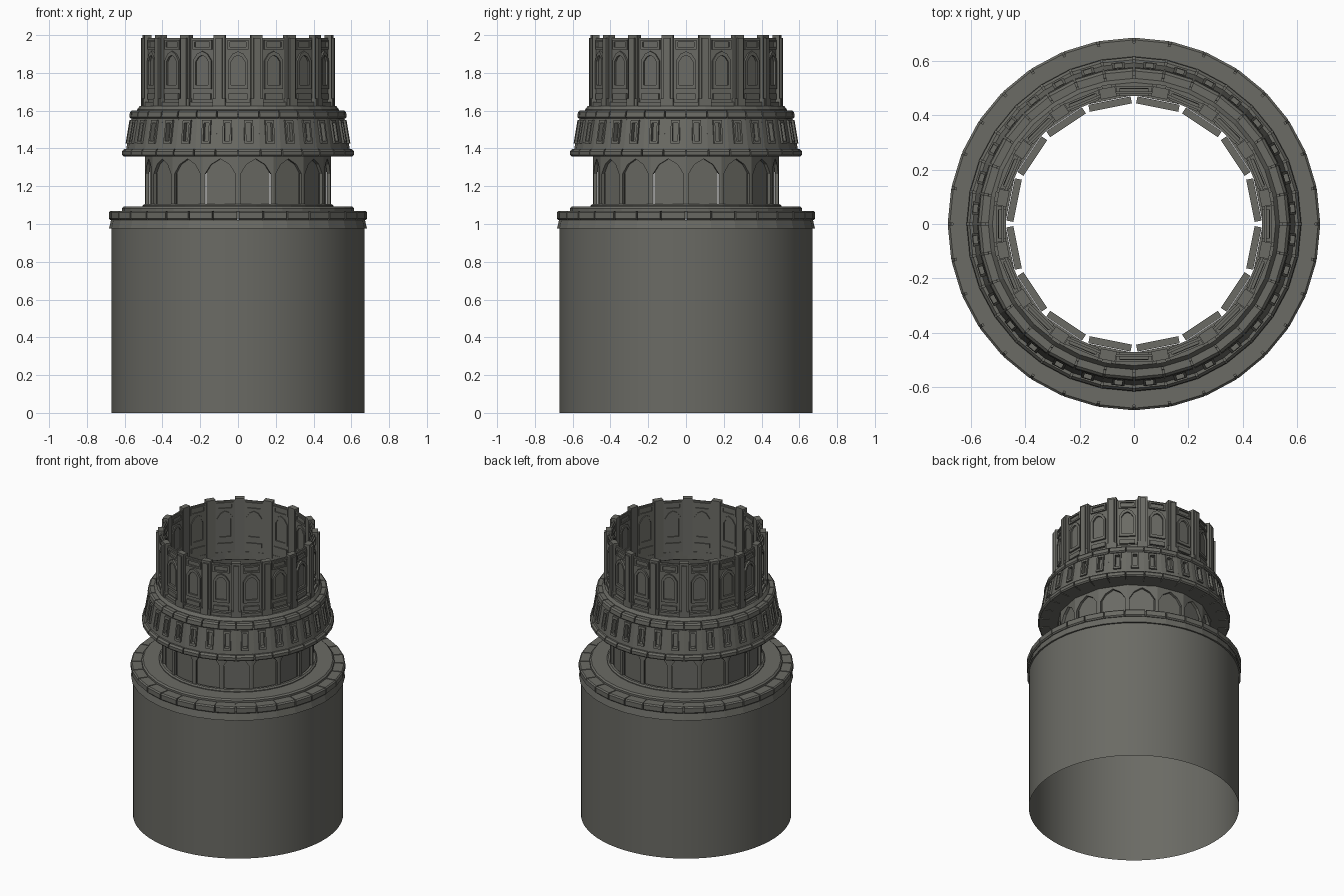
import bpy, bmesh, math

if "Cube" in bpy.data.objects:
    bpy.data.objects.remove(bpy.data.objects["Cube"])

stone = bpy.data.materials.new("dark_grey_stone")
stone.diffuse_color = (0.145, 0.145, 0.128, 1)
stone.use_nodes = True
stone.node_tree.nodes["Principled BSDF"].inputs["Base Color"].default_value = stone.diffuse_color
TAU = 2 * math.pi


def finish(name, bm, smooth=False):
    bmesh.ops.recalc_face_normals(bm, faces=bm.faces)
    me = bpy.data.meshes.new(name)
    bm.to_mesh(me)
    bm.free()
    me.materials.append(stone)
    ob = bpy.data.objects.new(name, me)
    bpy.context.collection.objects.link(ob)
    for p in me.polygons:
        p.use_smooth = smooth
    return ob


def place(a, r, u, z):
    return (r * math.cos(a) - u * math.sin(a), r * math.sin(a) + u * math.cos(a), z)


def prism(bm, pts, r0, r1, a, lean=0.0, z0=0.0):
    """Outline in (sideways, height), extruded outward from r0 to r1."""
    A, B = [[bm.verts.new(place(a, r + lean * (z - z0), u, z)) for u, z in pts] for r in (r0, r1)]
    bm.faces.new(A)
    bm.faces.new(B)
    for i in range(len(pts)):
        j = (i + 1) % len(pts)
        bm.faces.new((A[i], A[j], B[j], B[i]))


def frame(bm, outer, inner, r0, r1, a, lean=0.0, z0=0.0):
    """Plate with a hole; both outlines have the same point count."""
    def loop(pts, r):
        return [bm.verts.new(place(a, r + lean * (z - z0), u, z)) for u, z in pts]
    L = [loop(outer, r0), loop(outer, r1), loop(inner, r1), loop(inner, r0)]
    n = len(outer)
    for k in range(4):
        P, Q = L[k], L[(k + 1) % 4]
        for i in range(n):
            j = (i + 1) % n
            bm.faces.new((P[i], P[j], Q[j], Q[i]))


def rect(w, z0, z1):
    return [(-w, z0), (w, z0), (w, z1), (-w, z1)]


def arch(w, z0, spring, top):
    return [(-w, z0), (w, z0), (w, spring), (w * .55, spring + (top - spring) * .72),
            (0, top), (-w * .55, spring + (top - spring) * .72), (-w, spring)]


def lathe(name, prof, n, smooth=False, closed=True):
    bm = bmesh.new()
    rings = [[bm.verts.new(place(TAU * i / n, r, 0, z)) for r, z in prof] for i in range(n)]
    m = len(prof)
    for i in range(n):
        P, Q = rings[i], rings[(i + 1) % n]
        for k in range(m if closed else m - 1):
            l = (k + 1) % m
            bm.faces.new((P[k], Q[k], Q[l], P[l]))
    return finish(name, bm, smooth)


def blocks(name, prof, n, gap=0.006):
    """Ring of separate stones with narrow joints."""
    bm = bmesh.new()
    for i in range(n):
        a0, a1 = TAU * i / n + gap, TAU * (i + 1) / n - gap
        P, Q = [[bm.verts.new(place(a, r, 0, z)) for r, z in prof] for a in (a0, a1)]
        bm.faces.new(P)
        bm.faces.new(Q)
        for k in range(len(prof)):
            l = (k + 1) % len(prof)
            bm.faces.new((P[k], Q[k], Q[l], P[l]))
    return finish(name, bm)


# base: plain open cylinder, skirt, stone course and deck
lathe("base_cylinder", [(.67, 0), (.67, 1.0)], 96, smooth=True, closed=False)
lathe("base_skirt", [(.665, .975), (.683, .975), (.672, 1.022), (.655, 1.022)], 32)
blocks("base_stone_course", [(.61, 1.022), (.676, 1.022), (.684, 1.03), (.684, 1.062),
                             (.676, 1.07), (.61, 1.07)], 32)
lathe("deck", [(.478, 1.03), (.665, 1.03), (.665, 1.066), (.478, 1.066)], 32)
lathe("deck_step", [(.478, 1.06), (.615, 1.06), (.615, 1.083), (.605, 1.092), (.478, 1.092)], 32)
lathe("drum_footing", [(.478, 1.08), (.505, 1.08), (.505, 1.098), (.495, 1.105), (.478, 1.105)], 32)

# drum: back panels with gaps, arched arcade in front
panels, arcade = bmesh.new(), bmesh.new()
for i in range(16):
    a = TAU * (i + .5) / 16
    prism(panels, rect(.079, 1.07, 1.40), .436, .462, a)
    w = .0965
    prism(arcade, [(-w, 1.09), (-.082, 1.09), (-.082, 1.265), (-.05, 1.315), (0, 1.345),
                   (.05, 1.315), (.082, 1.265), (.082, 1.09), (w, 1.09), (w, 1.375), (-w, 1.375)],
          .464, .482, a)
finish("drum_back_panels", panels)
finish("drum_arcade", arcade)

# flared gallery: lips, leaning slotted wall, backing
blocks("gallery_lower_lip", [(.54, 1.357), (.605, 1.357), (.613, 1.365), (.613, 1.385),
                             (.603, 1.397), (.54, 1.397)], 32)
lathe("gallery_floor", [(.478, 1.36), (.56, 1.36), (.56, 1.39), (.478, 1.39)], 32)
lathe("gallery_backing", [(.545, 1.38), (.572, 1.38), (.545, 1.58), (.52, 1.58)], 32)
wall, trims = bmesh.new(), bmesh.new()
lean = -.17
for i in range(32):
    a = TAU * (i + .5) / 32
    outer = [(-.0582, 1.39), (.0582, 1.39), (.0555, 1.57), (-.0555, 1.57)]
    frame(wall, outer, rect(.014, 1.44, 1.535), .57, .59, a, lean, 1.39)
    frame(trims, rect(.024, 1.425, 1.55), rect(.014, 1.44, 1.535), .588, .602, a, lean, 1.39)
finish("gallery_wall", wall)
finish("gallery_slot_frames", trims)
blocks("gallery_upper_lip", [(.50, 1.558), (.568, 1.558), (.576, 1.566), (.572, 1.592),
                             (.562, 1.602), (.50, 1.602)], 32)
lathe("crown_footing", [(.478, 1.57), (.535, 1.57), (.535, 1.605), (.52, 1.625), (.478, 1.625)], 32)

# crown: wall, window frames, plates and pilasters
cw, win, plates, pil = bmesh.new(), bmesh.new(), bmesh.new(), bmesh.new()
for i in range(16):
    a = TAU * i / 16
    prism(cw, rect(.0965, 1.59, 1.985), .477, .487, a)
    for r0, r1 in ((.485, .499), (.470, .479)):
        frame(win, arch(.052, 1.715, 1.865, 1.915), arch(.036, 1.735, 1.86, 1.893), r0, r1, a)
        frame(plates, rect(.055, 1.925, 1.975), rect(.043, 1.936, 1.964), r0, r1 - .002, a)
        prism(plates, rect(.05, 1.66, 1.69), r0, r1, a)
    prism(plates, rect(.07, 1.618, 1.645), .485, .505, a)
    b = a + TAU / 32
    prism(pil, rect(.03, 1.6, 2.0), .472, .510, b)
    prism(pil, rect(.018, 1.625, 1.985), .505, .521, b)
    prism(pil, rect(.034, 1.6, 1.665), .49, .518, b)
finish("crown_wall", cw)
finish("crown_window_frames", win)
finish("crown_plates", plates)
finish("crown_pilasters", pil)
